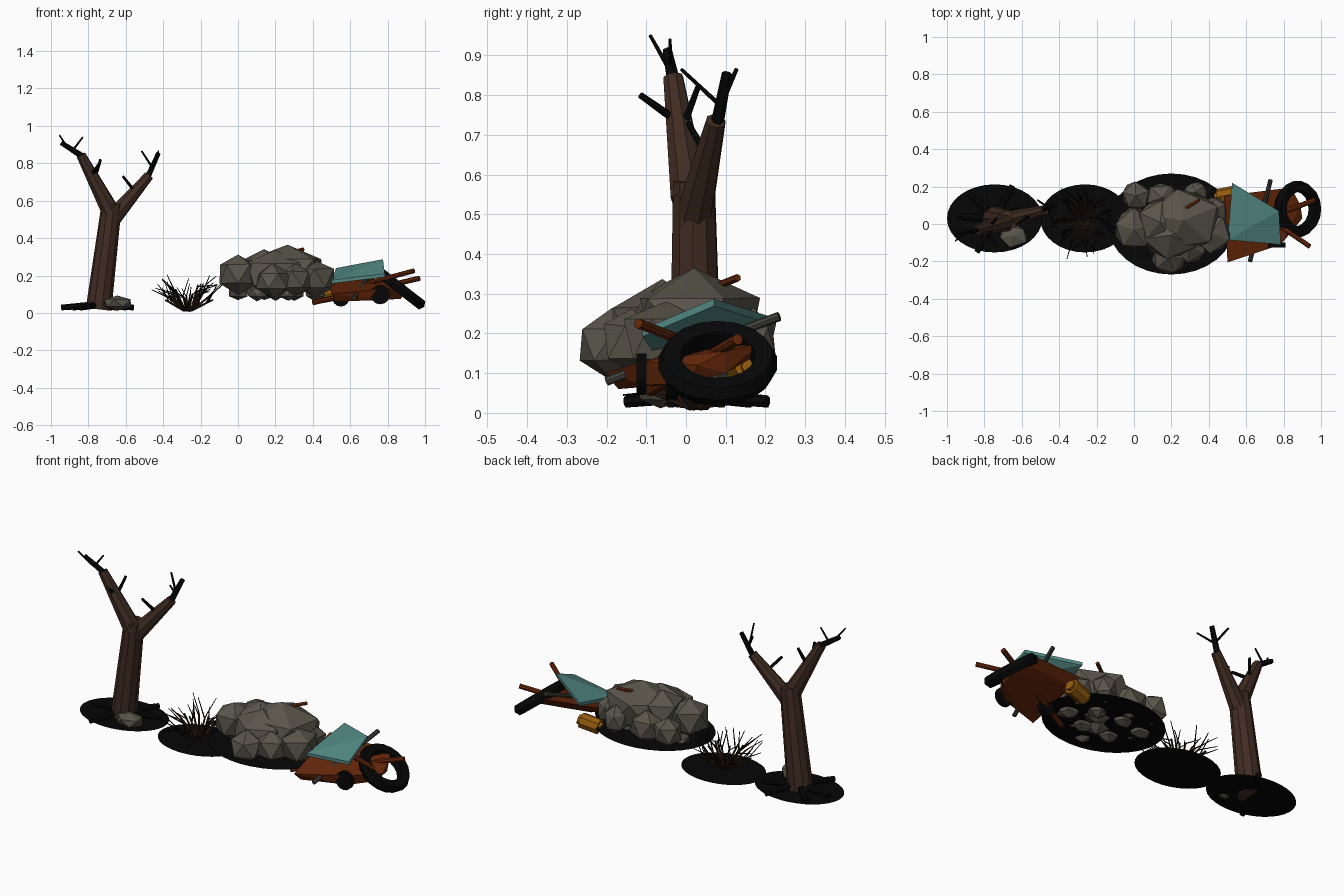
import bpy, bmesh, random
from math import cos, sin, pi
from mathutils import Vector, Matrix

random.seed(4)
if "Cube" in bpy.data.objects:
    bpy.data.objects.remove(bpy.data.objects["Cube"])


def material(name, r, g, b):
    m = bpy.data.materials.new(name)
    m.use_nodes = True
    m.diffuse_color = (r, g, b, 1)
    node = m.node_tree.nodes["Principled BSDF"]
    node.inputs["Base Color"].default_value = (r, g, b, 1)
    node.inputs["Roughness"].default_value = 0.9
    return m


char = material("charcoal black", .0018, .0018, .0018)
bark = material("bark brown", .052, .025, .016)
twig_brown = material("dark twig brown", .026, .011, .006)
stone = material("warm grey stone", .1, .09, .069)
rust = material("rust brown", .13, .02, .003)
teal = material("faded teal", .085, .25, .23)
brass = material("brass yellow", .29, .105, .004)
steel = material("dull steel", .05, .05, .045)


def finish(name, bm, *mats):
    bmesh.ops.recalc_face_normals(bm, faces=bm.faces)
    mesh = bpy.data.meshes.new(name)
    bm.to_mesh(mesh)
    bm.free()
    for m in mats:
        mesh.materials.append(m)
    obj = bpy.data.objects.new(name, mesh)
    bpy.context.collection.objects.link(obj)
    return obj


def add_stick(bm, a, b, r1, r2, sides=8, index=0):
    # tapered cylinder between two points
    a, b = Vector(a), Vector(b)
    d = b - a
    mat = Matrix.Translation((a + b) / 2) @ d.to_track_quat('Z', 'Y').to_matrix().to_4x4()
    made = bmesh.ops.create_cone(bm, cap_ends=True, segments=sides, radius1=r1,
                                 radius2=r2, depth=d.length, matrix=mat)
    for f in {f for v in made["verts"] for f in v.link_faces}:
        f.material_index = index


def stick(name, a, b, r1, r2, mat, sides=8):
    bm = bmesh.new()
    add_stick(bm, a, b, r1, r2, sides)
    return finish(name, bm, mat)


def rock(name, centre, size, rough=.1):
    # coarse faceted stone with uneven corners
    bm = bmesh.new()
    bmesh.ops.create_icosphere(bm, subdivisions=1, radius=1)
    turn = Matrix.Rotation(random.uniform(0, pi), 3, 'Z')
    for v in bm.verts:
        p = turn @ v.co * random.uniform(1 - rough, 1 + rough)
        v.co = Vector(centre) + Vector(p[i] * size[i] for i in range(3))
    return finish(name, bm, stone)


def hull(name, points, mat):
    bm = bmesh.new()
    for p in points:
        bm.verts.new(p)
    bmesh.ops.convex_hull(bm, input=bm.verts)
    bmesh.ops.dissolve_limit(bm, angle_limit=.02, verts=bm.verts, edges=bm.edges)
    return finish(name, bm, mat)


# Scorched ground patches
for name, x, y, z, rx, ry in (("tree_ground", -.745, .03, .02, .255, .182),
                              ("bush_ground", -.262, .03, 0, .24, .182),
                              ("rubble_ground", .2, 0, .104, .34, .27)):
    bm = bmesh.new()
    bmesh.ops.create_circle(bm, cap_ends=True, segments=32, radius=1,
                            matrix=Matrix.Translation((x, y, z)) @ Matrix.Diagonal((rx, ry, 1, 1)))
    finish(name, bm, char)

# Dead tree: trunk and two main limbs
stick("tree_trunk", (-.745, .025, .02), (-.675, .02, .585), .069, .054, bark, 10)
stick("right_limb", (-.68, .01, .54), (-.84, -.032, .845), .05, .026, bark)
stick("left_limb", (-.675, .02, .5), (-.475, .075, .735), .048, .026, bark)

# Burnt twigs on the limbs
for i, (a, b, r) in enumerate((
        ((-.82, -.03, .83), (-.945, -.047, .91), .017),
        ((-.9, -.045, .87), (-.955, -.09, .95), .006),
        ((-.89, -.04, .86), (-.83, -.04, .94), .006),
        ((-.78, -.03, .74), (-.74, -.115, .8), .011),
        ((-.76, 0, .74), (-.735, .03, .82), .01),
        ((-.49, .075, .71), (-.425, .103, .855), .017),
        ((-.46, .09, .78), (-.515, .127, .865), .007),
        ((-.46, .085, .775), (-.425, -.012, .865), .006),
        ((-.56, .045, .66), (-.615, .005, .73), .01))):
    stick(f"burnt_twig_{i + 1}", a, b, r, r * .75, char, 6)

# Roots spread over the ground
for i, (x, y) in enumerate(((-.945, .04), (-.84, -.15), (-.56, .09), (-.65, .205), (-.88, .16), (-.6, -.04))):
    stick(f"root_{i + 1}", (-.74, .03, .045), (x, y, .028), .02, .016, char, 7)
rock("tree_stone", (-.645, -.065, .052), (.085, .065, .044))

# Dead bush: long brown stems that fork into thin black tips
bm = bmesh.new()
base = Vector((-.27, .03, .012))
for i in range(22):
    ang = i * 2.4
    out = Vector((cos(ang), sin(ang), 0))
    reach = random.uniform(.05, .15)
    foot = base + out * .02
    mid = base + out * reach + Vector((0, 0, random.uniform(.14, .18) - reach * .65))
    add_stick(bm, foot, mid, .0075, .0045, 5)
    for k in range(2):
        start = foot.lerp(mid, random.uniform(.65, 1))
        turn = ang + random.uniform(-.8, .8)
        length = random.uniform(.04, .125)
        rise = random.uniform(-.01, .1)
        tip = start + Vector((cos(turn) * length, sin(turn) * length, rise))
        add_stick(bm, start, tip, .0038, .002, 4, 1)
finish("dead_bush", bm, twig_brown, char)

# Rubble heap
rock("main_boulder", (.265, .02, .222), (.225, .185, .148), .04)
rock("front_boulder", (.2, -.06, .205), (.165, .145, .135), .06)
rock("upper_boulder", (.14, .01, .235), (.13, .13, .11), .06)
for i, (c, s) in enumerate((
        ((0, -.03, .208), (.118, .12, .115)), ((.185, -.185, .172), (.095, .09, .085)),
        ((.01, .15, .185), (.08, .08, .085)), ((.33, .17, .18), (.07, .065, .085)),
        ((.41, -.05, .185), (.11, .11, .105)), ((.3, -.12, .18), (.1, .09, .09)),
        ((.43, .07, .175), (.08, .09, .085)), ((.15, .14, .18), (.1, .08, .09)))):
    rock(f"rubble_stone_{i + 1}", c, s)
for i, (x, y) in enumerate(((0, .05), (.14, .08), (.1, -.08), (.27, -.08), (.3, .07), (.41, -.02))):
    rock(f"buried_stone_{i + 1}", (x, y, .108), (.058, .048, .042))
stick("rubble_splinter", (.27, .08, .32), (.35, .13, .34), .01, .01, rust, 6)

# Overturned cart tray, tipped to the front and narrowing to the tyre
floor = ((.52, -.17, .06), (.77, -.1, .07), (.87, .01, .075), (.88, .1, .1), (.82, .16, .135), (.52, .12, .15))
rim = ((.5, -.205, .1), (.785, -.11, .13), (.9, .03, .12), (.89, .1, .155), (.84, .195, .178), (.48, .15, .2))
hull("cart_tray", floor + rim, rust)
panel = ((.525, .22, .24), (.775, .07, .287), (.785, -.11, .21), (.5, -.085, .175))
hull("teal_panel", panel + tuple((x, y, z - .018) for x, y, z in panel), teal)

# Cart shafts and loose bar
stick("long_shaft", (.4, -.09, .055), (.97, .13, .185), .014, .014, rust)
stick("short_shaft", (.62, .1, .14), (.94, -.12, .225), .013, .013, rust)
stick("steel_bar", (.62, -.2, .08), (.73, .235, .243), .012, .012, steel)

# Large tyre lying at an angle
bm = bmesh.new()
section = ((.094, -.026), (.138, -.028), (.152, 0), (.138, .028), (.094, .026))
ring = [bm.verts.new((r, 0, z)) for r, z in section]
edges = [bm.edges.new((ring[i], ring[(i + 1) % len(ring)])) for i in range(len(ring))]
bmesh.ops.spin(bm, geom=edges, cent=(0, 0, 0), axis=(0, 0, 1), angle=2 * pi, steps=18, use_merge=True)
bmesh.ops.remove_doubles(bm, verts=bm.verts, dist=.0005)
bmesh.ops.transform(bm, verts=bm.verts, matrix=Matrix.Translation((.875, .08, .125)) @ Matrix.Rotation(.66, 4, 'Y'))
finish("large_tyre", bm, char)

# Small wheels and brass canister
stick("front_small_wheel", (.76, -.125, .098), (.76, -.1, .098), .052, .052, char, 14)
stick("rear_small_wheel", (.55, -.05, .08), (.55, -.02, .08), .046, .046, char, 14)
stick("brass_canister", (.45, .145, .095), (.55, .165, .115), .043, .043, brass, 8)
stick("canister_cap", (.435, .142, .092), (.565, .168, .118), .028, .028, brass, 8)
